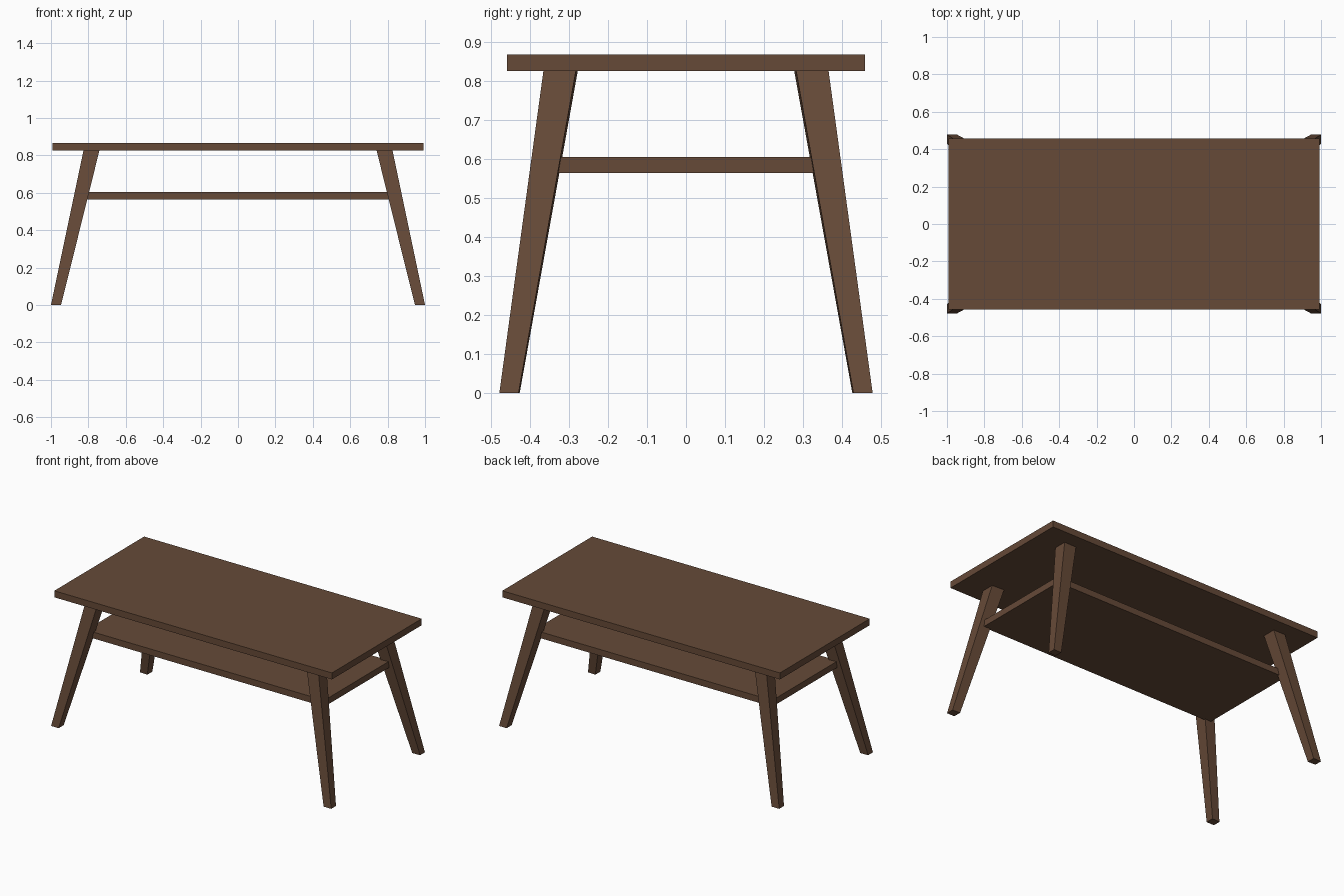
import bpy
import bmesh

if "Cube" in bpy.data.objects:
    bpy.data.objects.remove(bpy.data.objects["Cube"], do_unlink=True)

# Dark walnut colour
wood = bpy.data.materials.new("dark_brown_wood")
wood.use_nodes = True
color = (0.132, 0.068, 0.039, 1)
wood.diffuse_color = color
wood.node_tree.nodes["Principled BSDF"].inputs["Base Color"].default_value = color


def add_loft(name, bottom, top, z0, z1):
    """Flat-sided solid between two four-cornered outlines."""
    bm = bmesh.new()
    low = [bm.verts.new((x, y, z0)) for x, y in bottom]
    high = [bm.verts.new((x, y, z1)) for x, y in top]
    bm.faces.new(low)
    bm.faces.new(high)
    for i in range(4):
        j = (i + 1) % 4
        bm.faces.new((low[i], low[j], high[j], high[i]))
    bmesh.ops.recalc_face_normals(bm, faces=bm.faces)
    mesh = bpy.data.meshes.new(name)
    bm.to_mesh(mesh)
    bm.free()
    mesh.materials.append(wood)
    obj = bpy.data.objects.new(name, mesh)
    bpy.context.collection.objects.link(obj)
    return obj


def add_board(name, half_x, half_y, z0, z1):
    outline = [(-half_x, -half_y), (half_x, -half_y), (half_x, half_y), (-half_x, half_y)]
    return add_loft(name, outline, outline, z0, z1)


# Table top and lower shelf
add_board("table_top", 0.991, 0.458, 0.825, 0.867)
add_board("shelf", 0.85, 0.335, 0.564, 0.605)

# Splayed legs, thinner at the foot
foot = [(0.946, 0.426), (1.0, 0.429), (1.0, 0.478), (0.946, 0.478)]
head = [(0.741, 0.277), (0.826, 0.282), (0.826, 0.365), (0.741, 0.365)]
for side, sx in (("left", 1), ("right", -1)):
    for end, sy in (("front", -1), ("back", 1)):
        add_loft(f"{end}_{side}_leg",
                 [(x * sx, y * sy) for x, y in foot],
                 [(x * sx, y * sy) for x, y in head], 0, 0.826)
